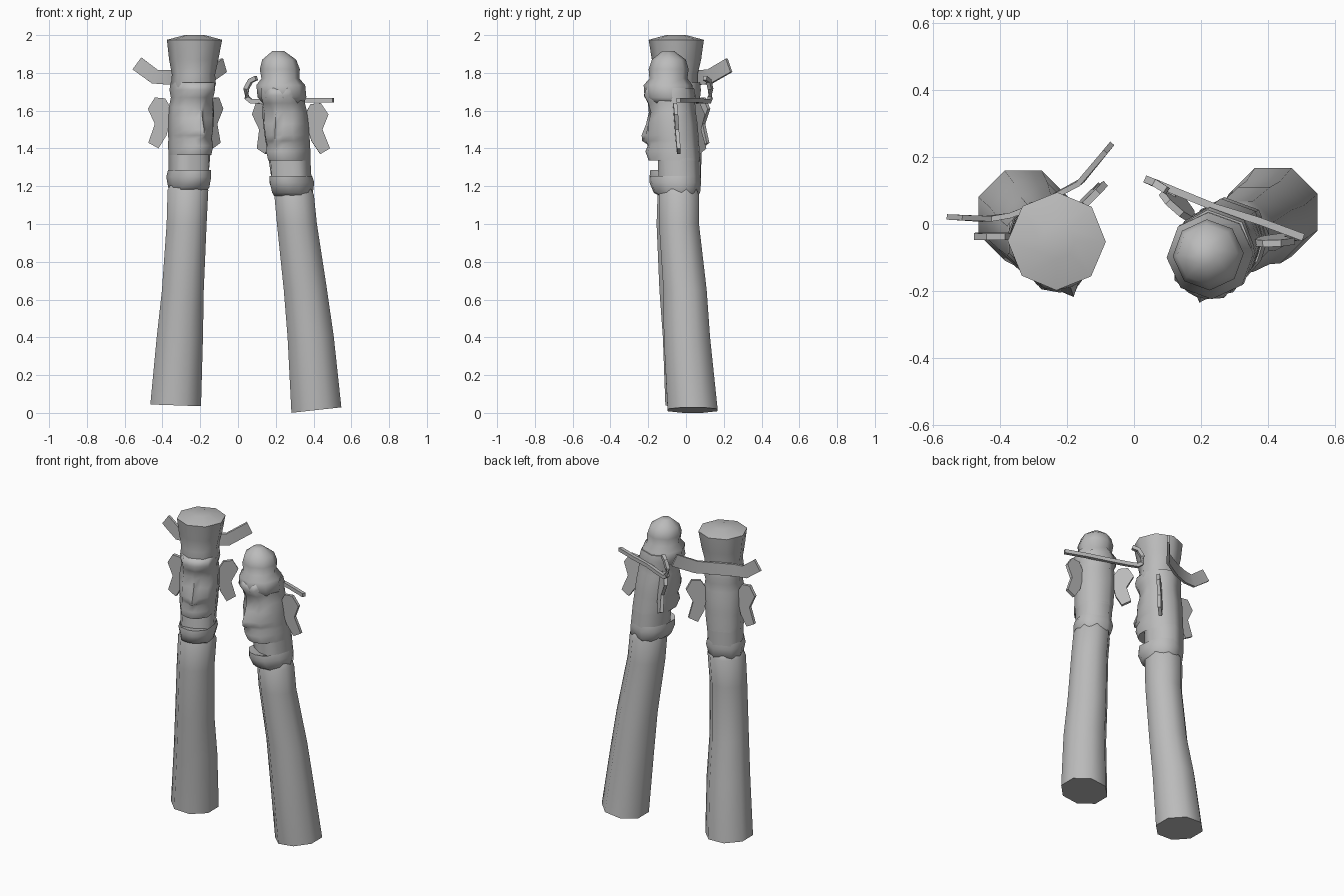
import bpy, bmesh
from math import sin, cos, pi, radians
from mathutils import Vector, Matrix

cube = bpy.data.objects.get("Cube")
if cube:
    bpy.data.objects.remove(cube)

GREY = (0.5, 0.5, 0.5, 1)
mat = bpy.data.materials.new("weathered grey")
mat.use_nodes = True
mat.diffuse_color = GREY
mat.node_tree.nodes["Principled BSDF"].inputs["Base Color"].default_value = GREY


def finish(name, bm, angle=60):
    bmesh.ops.recalc_face_normals(bm, faces=bm.faces)
    mesh = bpy.data.meshes.new(name)
    bm.to_mesh(mesh)
    bm.free()
    mesh.materials.append(mat)
    obj = bpy.data.objects.new(name, mesh)
    bpy.context.collection.objects.link(obj)
    bpy.ops.object.select_all(action='DESELECT')
    bpy.context.view_layer.objects.active = obj
    obj.select_set(True)
    bpy.ops.object.shade_smooth_by_angle(angle=radians(angle))


def loft(name, rings, angle=60):
    """Skin a stack of equal rings and cap both ends."""
    bm = bmesh.new()
    loops = [[bm.verts.new(p) for p in ring] for ring in rings]
    n = len(loops[0])
    for a, b in zip(loops, loops[1:]):
        for i in range(n):
            j = (i + 1) % n
            bm.faces.new((a[i], a[j], b[j], b[i]))
    bm.faces.new(loops[0])
    bm.faces.new(loops[-1])
    finish(name, bm, angle)


def octagon(x, y, z, r, tilt=0):
    pts = []
    for i in range(8):
        a = (i + 0.5) * pi / 4
        dx = r * 1.06 * cos(a)
        pts.append(Vector((x + dx, y + r * 1.06 * sin(a), z + tilt * dx)))
    return pts


# Face rows: height, front centre, nose side, cheek, half width, back
FACE = [
    (1.175, .09, .09, .07, .08, .08),
    (1.195, .135, .13, .10, .10, .10),
    (1.25, .155, .15, .12, .113, .11),
    (1.285, .15, .145, .115, .105, .11),
    (1.275, .095, .09, .08, .10, .11),
    (1.38, .08, .08, .075, .105, .115),
    (1.365, .15, .145, .11, .105, .115),
    (1.415, .165, .16, .13, .11, .115),
    (1.45, .155, .14, .105, .11, .115),
    (1.47, .185, .155, .11, .112, .115),
    (1.50, .185, .15, .12, .114, .115),
    (1.56, .155, .115, .115, .116, .115),
    (1.62, .135, .10, .095, .114, .11),
    (1.67, .135, .125, .105, .105, .11),
    (1.71, .15, .145, .125, .115, .115),
    (1.75, .135, .13, .11, .11, .11),
]
# Ear outline: outward distance, height
EAR = [(-.02, 1.60), (.02, 1.665), (.075, 1.67), (.11, 1.61),
       (.07, 1.53), (.10, 1.43), (.045, 1.40), (.005, 1.47)]


def face_ring(z, fc, fn, fk, w, b):
    side = [(.03, -fn), (.078, -fk), (w, -.03), (w * .97, .05), (.055, b)]
    flat = [(0, -fc)] + side + [(-x, y) for x, y in reversed(side)]
    return [Vector((x, y, z)) for x, y in flat]


def totem(tag, yaw, drop, foot, lean, shaft, hat):
    turn = Matrix.Rotation(radians(yaw), 3, 'Z')

    def place(p):
        """Turn the head and lean its axis away from the neck."""
        q = turn @ p
        t = p.z - 1.18
        return Vector((q.x + foot[0] + lean[0] * t,
                       q.y + foot[1] + lean[1] * t, q.z - drop))

    # Shaft with a slightly slanted foot
    loft(tag + "_shaft", [octagon(x, y, z, r, tilt if i == 0 else 0)
                          for i, (x, y, z, r, tilt) in enumerate(shaft)])
    # Carved face with open mouth
    loft(tag + "_head", [[place(p) for p in face_ring(*row)] for row in FACE], 75)
    # Hat
    loft(tag + "_hat", [[place(p) for p in octagon(0, y, z, r)] for z, r, y in hat])
    # Ears swept back from the sides of the head
    sweep = radians(22)
    for side, word in ((1, "left"), (-1, "right")):
        rings = []
        for t in (-.01, .01):
            rings.append([place(Vector((side * (.11 + u * cos(sweep) - t * sin(sweep)),
                                        .055 + u * sin(sweep) + t * cos(sweep), v)))
                          for u, v in EAR])
        loft(f"{tag}_{word}_ear", rings, 30)


def band(name, path, height, depth, angle=30):
    """Sweep a flat rectangular section along a path."""
    pts = [Vector(p) for p in path]
    rings = []
    for i, p in enumerate(pts):
        d = (pts[min(i + 1, len(pts) - 1)] - pts[max(i - 1, 0)]).normalized()
        flat = Vector((d.x, d.y, 0)).normalized()
        across = Vector((-flat.y, flat.x, 0))
        up = d.cross(across).normalized()
        if up.z < 0:
            up = -up
        rings.append([p + across * a * depth / 2 + up * b * height / 2
                      for a, b in ((-1, -1), (1, -1), (1, 1), (-1, 1))])
    loft(name, rings, angle)


# Tall totem with a flared hat
totem("tall", 22, 0, (-.262, -.042), (.04, -.012),
      [(-.33, .025, .04, .137, -.035), (-.308, 0, .40, .125, 0),
       (-.292, -.03, .65, .113, 0), (-.272, -.05, 1.0, .108, 0),
       (-.265, -.042, 1.18, .11, 0), (-.263, -.042, 1.205, .098, 0)],
      [(1.70, .10, -.01), (1.74, .112, -.01), (1.79, .108, -.005),
       (1.87, .123, 0), (1.975, .138, 0), (2.0, .05, 0)])
band("tall_hat_ribbon",
     [(-.535, .02, 1.85), (-.44, .015, 1.78), (-.37, .025, 1.777), (-.28, .06, 1.775),
      (-.16, .125, 1.78), (-.075, .228, 1.84)], .078, .016)

# Short totem with a domed cap
totem("short", -20, .03, (.29, -.037), (-.10, -.075),
      [(.415, .035, .015, .135, .11), (.385, .005, .40, .125, 0),
       (.357, -.005, .65, .117, 0), (.312, -.037, 1.0, .108, 0),
       (.297, -.037, 1.155, .107, 0), (.294, -.037, 1.185, .095, 0)],
      [(1.67, .10, -.01), (1.70, .122, -.015), (1.765, .122, -.015),
       (1.80, .095, -.01), (1.85, .10, -.005), (1.90, .085, 0), (1.945, .03, 0)])
band("short_cap_horn",
     [(.097, .10, 1.773), (.066, .12, 1.758), (.043, .13, 1.715), (.048, .128, 1.668),
      (.07, .12, 1.65), (.13, .095, 1.65), (.24, .05, 1.655),
      (.37, .01, 1.655), (.505, -.04, 1.655)], .024, .022)
